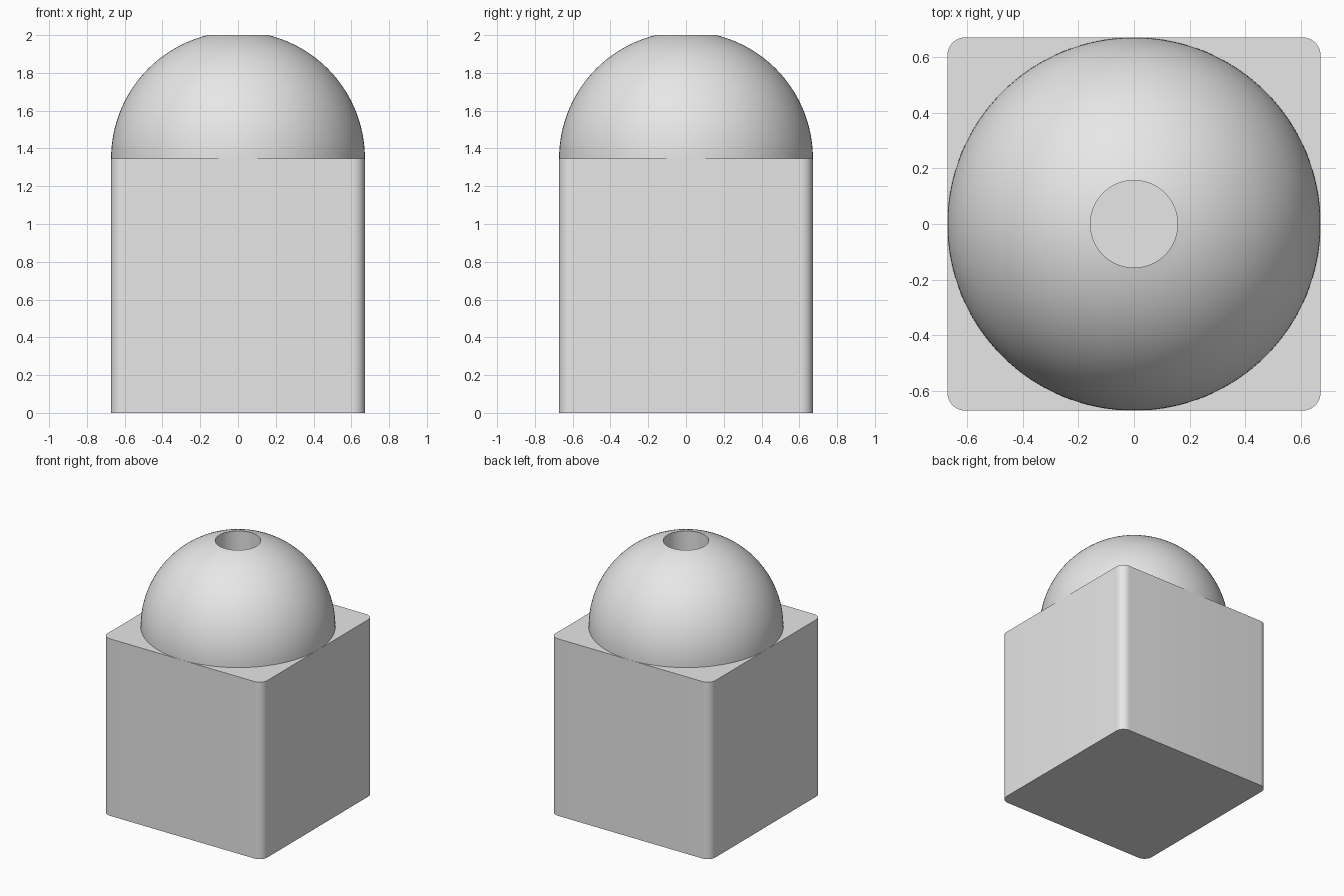
import bpy
import bmesh
import math

cube = bpy.data.objects.get("Cube")
if cube:
    bpy.data.objects.remove(cube, do_unlink=True)

HALF = 0.672       # half width of the block and radius of the dome
BASE_TOP = 1.347
HOLE = 0.157
CORNER = 0.065

grey = bpy.data.materials.new("light_grey")
grey.use_nodes = True
grey.diffuse_color = (0.8, 0.8, 0.8, 1)
grey.node_tree.nodes["Principled BSDF"].inputs["Base Color"].default_value = grey.diffuse_color


def finish(name, bm, angle):
    bmesh.ops.recalc_face_normals(bm, faces=bm.faces)
    mesh = bpy.data.meshes.new(name)
    bm.to_mesh(mesh)
    bm.free()
    mesh.materials.append(grey)
    obj = bpy.data.objects.new(name, mesh)
    bpy.context.collection.objects.link(obj)
    bpy.ops.object.select_all(action='DESELECT')
    obj.select_set(True)
    bpy.context.view_layer.objects.active = obj
    bpy.ops.object.shade_smooth_by_angle(angle=math.radians(angle))
    return obj


# Block with rounded upright edges
bm = bmesh.new()
bmesh.ops.create_cube(bm, size=1)
for v in bm.verts:
    v.co.x *= 2 * HALF
    v.co.y *= 2 * HALF
    v.co.z = (v.co.z + 0.5) * BASE_TOP
upright = [e for e in bm.edges if abs(e.verts[0].co.z - e.verts[1].co.z) > 1]
bmesh.ops.bevel(bm, geom=upright, offset=CORNER, segments=10, profile=0.5, affect='EDGES')
finish("block", bm, 30)

# Dome with a round bore, turned from a profile down to the block's top
bm = bmesh.new()
end = math.acos(HOLE / HALF)
steps = 32
profile = [(HALF * math.cos(end * i / steps), BASE_TOP + HALF * math.sin(end * i / steps))
           for i in range(steps + 1)]
profile.append((HOLE, BASE_TOP))
verts = [bm.verts.new((r, 0, z)) for r, z in profile]
edges = [bm.edges.new(pair) for pair in zip(verts, verts[1:])]
bmesh.ops.spin(bm, geom=verts + edges, cent=(0, 0, 0), axis=(0, 0, 1),
               angle=math.tau, steps=128, use_merge=True)
bmesh.ops.remove_doubles(bm, verts=bm.verts, dist=0.0001)
finish("dome", bm, 30)
